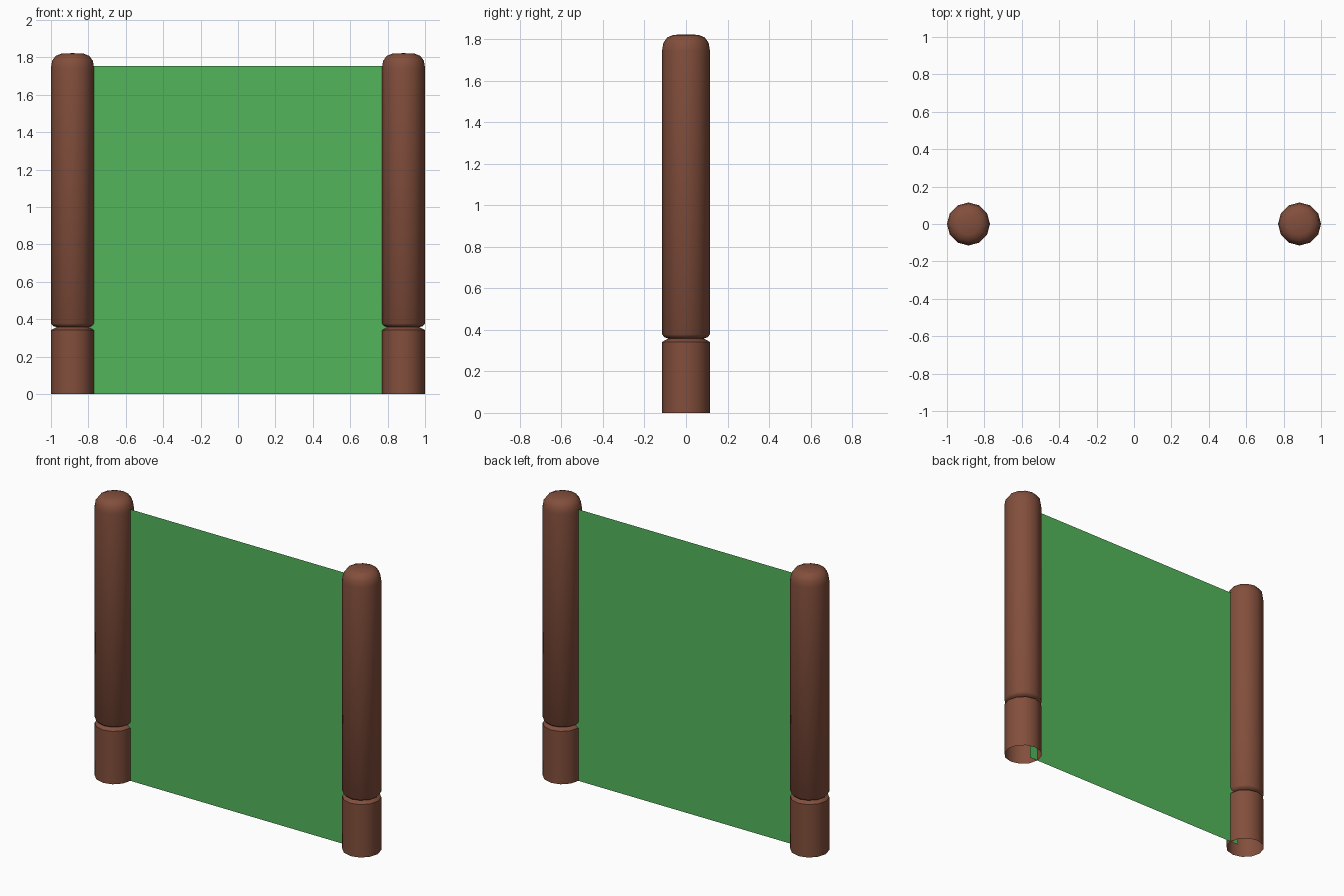
import bpy, bmesh, math

if "Cube" in bpy.data.objects:
    bpy.data.objects.remove(bpy.data.objects["Cube"])


def material(name, rgb):
    m = bpy.data.materials.new(name)
    m.diffuse_color = (*rgb, 1.0)
    m.use_nodes = True
    m.node_tree.nodes["Principled BSDF"].inputs["Base Color"].default_value = m.diffuse_color
    return m


def make_object(name, bm, mat):
    mesh = bpy.data.meshes.new(name)
    bm.to_mesh(mesh)
    bm.free()
    mesh.materials.append(mat)
    ob = bpy.data.objects.new(name, mesh)
    bpy.context.collection.objects.link(ob)
    return ob


def lathe(name, profile, x, mat, sides=12):
    """Spin (radius, z) points about a vertical axis at x; ends on the axis become a cap."""
    bm = bmesh.new()
    rings = []
    for r, z in profile:
        if r == 0:
            rings.append([bm.verts.new((x, 0, z))] * sides)
        else:
            rings.append([bm.verts.new((x + r * math.cos(a), r * math.sin(a), z))
                          for a in (2 * math.pi * i / sides for i in range(sides))])
    for low, high in zip(rings, rings[1:]):
        for i in range(sides):
            j = (i + 1) % sides
            corners = [low[i], low[j], high[j], high[i]]
            bm.faces.new(list(dict.fromkeys(corners)))
    for f in bm.faces:
        f.smooth = True
    ob = make_object(name, bm, mat)
    bpy.context.view_layer.objects.active = ob
    ob.select_set(True)
    bpy.ops.object.shade_smooth_by_angle(angle=math.radians(50))
    ob.select_set(False)
    return ob


brown = material("brown wood", (0.225, 0.077, 0.045))
green = material("green panel", (0.086, 0.47, 0.105))

# Posts: open at the bottom, pinched by a groove, rounded at the top
post_profile = [(0.115, 0), (0.115, 0.342), (0.085, 0.358), (0.104, 0.364), (0.115, 0.378),
                (0.115, 1.745), (0.109, 1.782), (0.090, 1.808), (0.060, 1.82), (0, 1.823)]
for side, x in (("left", -0.885), ("right", 0.885)):
    lathe(side + "_post", post_profile, x, brown)

# Thin sheet stretched between the posts, its edges just inside them
bm = bmesh.new()
bm.faces.new([bm.verts.new(p) for p in
              ((-0.83, 0, 0), (0.83, 0, 0), (0.83, 0, 1.755), (-0.83, 0, 1.755))])
make_object("panel", bm, green)
